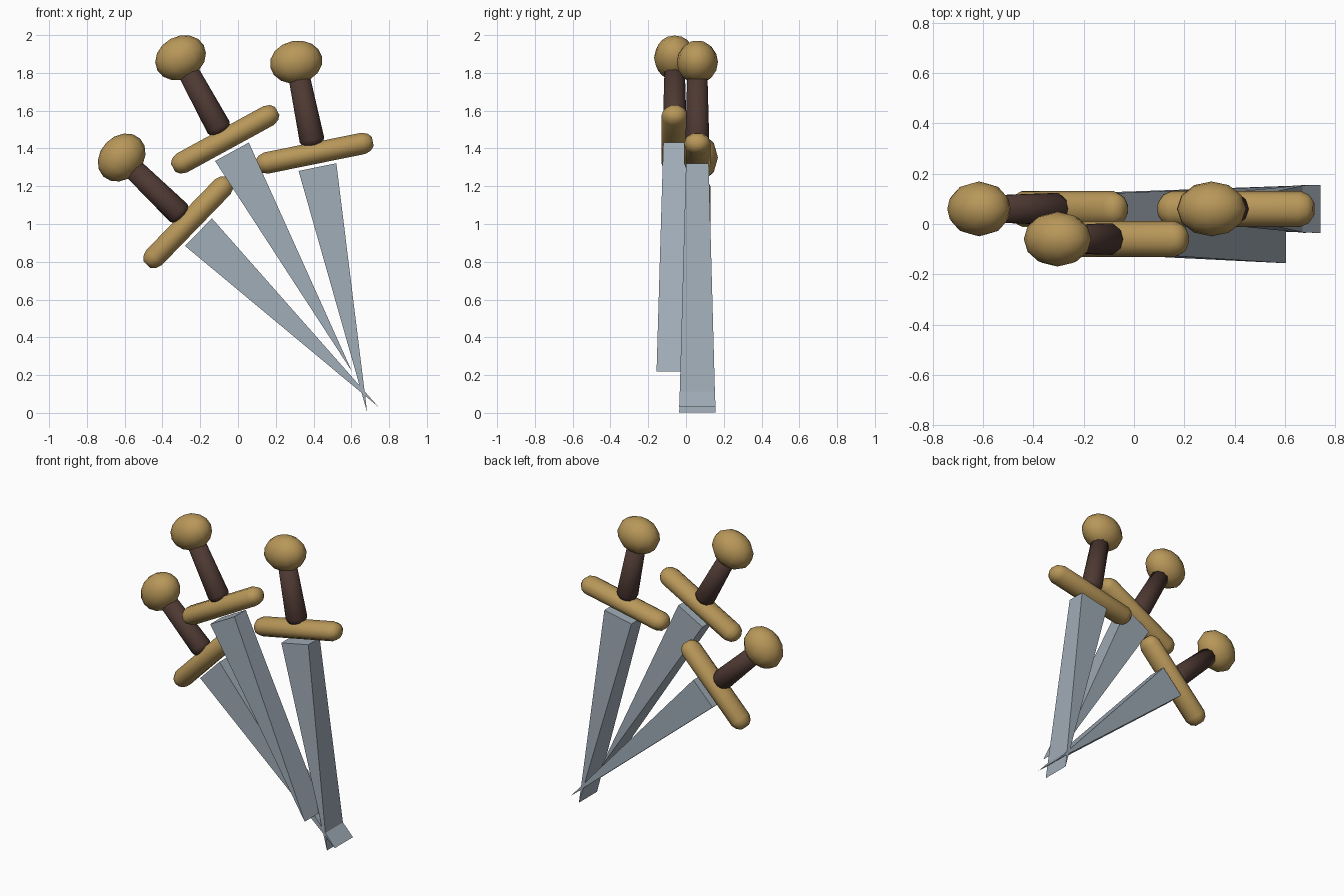
import bpy, bmesh, math

if "Cube" in bpy.data.objects:
    bpy.data.objects.remove(bpy.data.objects["Cube"])


def material(name, rgb):
    m = bpy.data.materials.new(name)
    m.diffuse_color = (*rgb, 1)
    m.use_nodes = True
    m.node_tree.nodes["Principled BSDF"].inputs["Base Color"].default_value = m.diffuse_color
    return m


GOLD = material("gold", (0.48, 0.31, 0.10))
LEATHER = material("dark leather", (0.075, 0.04, 0.032))
STEEL = material("steel", (0.35, 0.41, 0.47))


def finish(bm, name, mat, origin, angle, smooth=True):
    """Turn a bmesh built around the pommel centre into a placed object."""
    bmesh.ops.recalc_face_normals(bm, faces=bm.faces)
    mesh = bpy.data.meshes.new(name)
    bm.to_mesh(mesh)
    bm.free()
    mesh.materials.append(mat)
    for p in mesh.polygons:
        p.use_smooth = smooth
    ob = bpy.data.objects.new(name, mesh)
    ob.location = origin
    ob.rotation_euler = (0, -angle, 0)
    bpy.context.collection.objects.link(ob)


def loft(profile, sides, place):
    """Closed lathe: profile is (position, radius), place maps (pos, u, v) to a point."""
    bm = bmesh.new()
    rings = []
    for pos, r in profile:
        rings.append([bm.verts.new(place(pos, r * math.cos(2 * math.pi * i / sides),
                                         r * math.sin(2 * math.pi * i / sides)))
                      for i in range(sides)])
    for a, b in zip(rings, rings[1:]):
        for i in range(sides):
            j = (i + 1) % sides
            bm.faces.new((a[i], a[j], b[j], b[i]))
    bm.faces.new(rings[0])
    bm.faces.new(rings[-1])
    return bm


def sword(label, origin, angle):
    # Pommel: flattened ball
    bm = bmesh.new()
    bmesh.ops.create_uvsphere(bm, u_segments=12, v_segments=8, radius=1)
    bmesh.ops.scale(bm, vec=(0.14, 0.109, 0.113), verts=bm.verts)
    finish(bm, label + "_pommel", GOLD, origin, angle)

    # Grip: slightly tapered rod with rounded ends
    grip = [(-0.06, 0.056), (-0.42, 0.066), (-0.442, 0.056), (-0.455, 0.035)]
    finish(loft(grip, 10, lambda p, u, v: (u, v, p)),
           label + "_grip", LEATHER, origin, angle)

    # Guard: cross bar with rounded ends
    half = [(0.262, 1.0), (0.295, 0.8), (0.314, 0.42)]
    guard = [(-p, r) for p, r in reversed(half)] + half
    finish(loft(guard, 10, lambda p, u, v: (p, 0.071 * u, -0.492 + 0.06 * v)),
           label + "_guard", GOLD, origin, angle)

    # Blade: wedge narrowing to an edge that widens in depth
    bm = bmesh.new()
    top = [bm.verts.new((x * 0.102, y * 0.06, -0.567))
           for x, y in ((-1, -1), (1, -1), (1, 1), (-1, 1))]
    front, back = [bm.verts.new((0, y, -1.893)) for y in (-0.096, 0.096)]
    bm.faces.new(top)
    bm.faces.new((top[0], top[1], front))
    bm.faces.new((top[2], top[3], back))
    bm.faces.new((top[1], top[2], back, front))
    bm.faces.new((top[3], top[0], front, back))
    finish(bm, label + "_blade", STEEL, origin, angle, smooth=False)


sword("left", (-0.616, 0.06, 1.352), 0.8)
sword("middle", (-0.304, -0.06, 1.88), 0.5)
sword("right", (0.308, 0.06, 1.857), 0.2)
